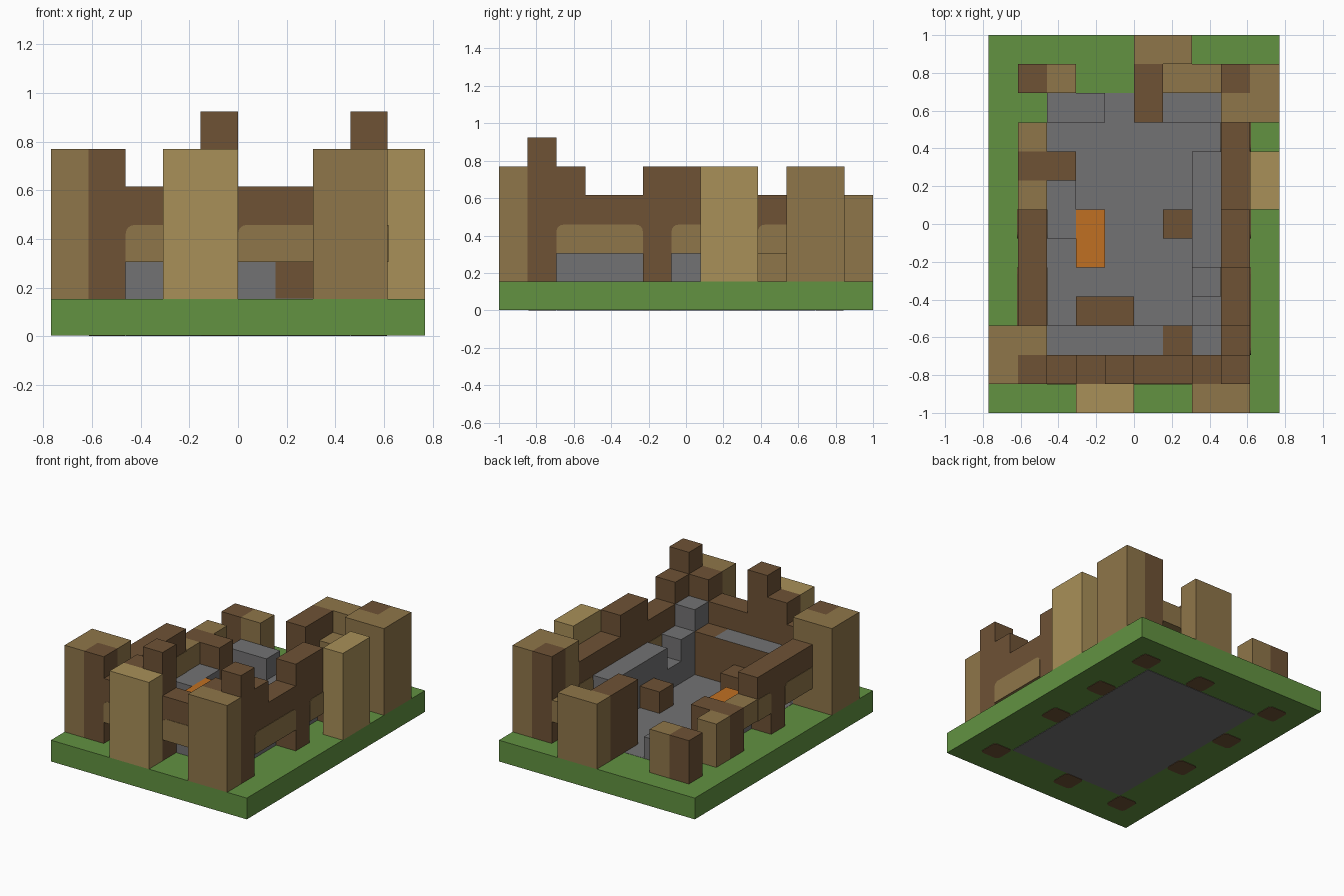
import bpy
import math

if "Cube" in bpy.data.objects:
    bpy.data.objects.remove(bpy.data.objects["Cube"], do_unlink=True)

U = 2 / 13      # one block
E = 0.003       # thin offset for inlaid parts


def material(name, rgb):
    m = bpy.data.materials.new(name)
    m.use_nodes = True
    col = (*rgb, 1)
    m.diffuse_color = col
    m.node_tree.nodes["Principled BSDF"].inputs["Base Color"].default_value = col
    return m


GRASS = material("grass green", (0.122, 0.287, 0.053))
WOOD = material("dark wood", (0.156, 0.084, 0.036))
TAN = material("tan stone", (0.275, 0.181, 0.067))
SAND = material("light sandstone", (0.397, 0.279, 0.098))
GREY = material("grey stone", (0.17, 0.168, 0.172))
ORANGE = material("orange cloth", (0.527, 0.162, 0.016))


def add_mesh(name, verts, faces, mat):
    me = bpy.data.meshes.new(name)
    me.from_pydata(verts, [], faces)
    me.materials.append(mat)
    ob = bpy.data.objects.new(name, me)
    bpy.context.collection.objects.link(ob)
    return ob


def solid(name, low, high, mat):
    """Box between two corners in model units."""
    v = [(x, y, z) for z in (low[2], high[2])
         for x, y in ((low[0], low[1]), (high[0], low[1]),
                      (high[0], high[1]), (low[0], high[1]))]
    f = [(3, 2, 1, 0), (4, 5, 6, 7)]
    f += [(i, (i + 1) % 4, (i + 1) % 4 + 4, i + 4) for i in range(4)]
    return add_mesh(name, v, f, mat)


def px(i):
    return (i - 5) * U


def py(j):
    return (j - 6.5) * U


def block(name, mat, i, j, top, ni=1, nj=1, bottom=1):
    """Box of whole blocks starting at column i, row j."""
    return solid(name, (px(i), py(j), bottom * U),
                 (px(i + ni), py(j + nj), top * U), mat)


def panel(name, along_x, i, j, n, round_start, round_end):
    """Tan lower part of a wall, with rounded top corners beside posts."""
    lo, hi, r = 0, n * U, 0.035
    bot, top = 2 * U - E, 3 * U - 0.004
    pts = [(lo, bot), (hi, bot)]
    for rounded, cx, a0 in ((round_end, hi - r, 0), (round_start, lo + r, 90)):
        if rounded:
            for s in range(5):
                a = math.radians(a0 + s * 22.5)
                pts.append((cx + r * math.cos(a), top - r + r * math.sin(a)))
        else:
            pts.append((hi if a0 == 0 else lo, top))
    k = len(pts)
    verts = []
    for d in (-E, U + E):
        for p, z in pts:
            verts.append((px(i) + p, py(j) + d, z) if along_x
                         else (px(i) + d, py(j) + p, z))
    faces = [tuple(range(k)), tuple(reversed(range(k, 2 * k)))]
    faces += [(a, a + k, (a + 1) % k + k, (a + 1) % k) for a in range(k)]
    if along_x:
        faces = [tuple(reversed(f)) for f in faces]
        faces = [tuple(reversed(f)) for f in faces]
    else:
        faces = [tuple(reversed(f)) for f in faces]
    return add_mesh(name, verts, faces, TAN)


# Ground slab and inlaid floor
solid("ground", (px(0), py(0), E), (px(10), py(13), U), GRASS)
solid("floor", (px(2), py(2), 0), (px(8), py(11), U + E / 2), GREY)

# Posts and their rounded feet under the slab: column, row, top
POSTS = [(1, 1, 5), (4, 1, 6), (8, 1, 6), (1, 5, 4), (8, 5, 5),
         (1, 8, 3), (8, 8, 4), (1, 11, 3), (5, 11, 4), (8, 11, 5)]
for i, j, top in POSTS:
    block("post", WOOD, i, j, top)
    foot = []
    h, r = U * 0.48, U * 0.16
    for q, (sx, sy) in enumerate(((1, 1), (-1, 1), (-1, -1), (1, -1))):
        for s in range(4):
            a = math.radians(q * 90 + s * 30)
            foot.append((px(i + .5) + sx * (h - r) + r * math.cos(a),
                         py(j + .5) + sy * (h - r) + r * math.sin(a)))
    n = len(foot)
    add_mesh("post_foot", [(x, y, z) for z in (0, E) for x, y in foot],
             [tuple(reversed(range(n))), tuple(range(n, 2 * n))] +
             [(a, (a + 1) % n, (a + 1) % n + n, a + n) for a in range(n)], WOOD)

# Raised wall spans of dark wood: column, row, columns, rows, top
SPANS = [(2, 1, 1, 1, 4), (3, 1, 1, 1, 5), (5, 1, 2, 1, 4), (7, 1, 1, 1, 5),
         (8, 2, 1, 1, 5), (8, 3, 1, 2, 4), (8, 6, 1, 1, 5), (8, 7, 1, 1, 4),
         (8, 9, 1, 1, 4), (1, 3, 1, 2, 4), (1, 6, 1, 1, 4)]
for i, j, ni, nj, top in SPANS:
    block("wall_span", WOOD, i, j, top, ni, nj, bottom=2)

# Tan lower panels of those spans
panel("front_panel", True, 2, 1, 2, True, True)
panel("front_panel", True, 5, 1, 3, True, True)
panel("side_panel", False, 8, 2, 3, True, True)
panel("side_panel", False, 8, 6, 2, True, True)
panel("side_panel", False, 8, 9, 1, True, False)
panel("side_panel", False, 1, 3, 2, False, True)
panel("side_panel", False, 1, 6, 1, True, False)

# Broken wall remains in tan
block("broken_side_wall", TAN, 1, 7, 3, bottom=2)
block("broken_side_stub", TAN, 1, 9, 3)
block("broken_back_stub", TAN, 2, 11, 3)
block("back_wall_span", TAN, 6, 11, 3, ni=2, bottom=2)

# Buttresses
block("front_middle_buttress", SAND, 3, 0, 5, ni=2)
block("front_left_buttress", TAN, 7, 0, 5, ni=2)
block("left_side_buttress", SAND, 9, 7, 5, nj=2)
block("back_buttress", TAN, 5, 12, 4, ni=2)
block("front_corner_buttress", TAN, 0, 1, 5, nj=2)
block("front_corner_infill", TAN, 1, 2, 5)
block("back_corner_buttress", TAN, 9, 10, 5, nj=2)
block("back_corner_infill", TAN, 8, 10, 5)

# Stone stairs and ledges inside
for j, nj, top in ((2, 1, 4), (3, 1, 3), (4, 1, 2), (5, 4, 3)):
    block("stone_step", GREY, 7, j, top, nj=nj)
block("side_ledge", GREY, 2, 6, 2, nj=2)
block("back_right_ledge", GREY, 2, 10, 2, ni=2)
block("back_left_ledge", GREY, 6, 10, 2, ni=2)
block("front_ledge", GREY, 2, 2, 3)
shelf = block("front_shelf", GREY, 3, 2, 3, ni=3)
shelf.data.materials.append(WOOD)
for p in shelf.data.polygons:
    p.material_index = 1 if p.normal.y > 0.5 else 0

# Wooden inner pieces and furniture
block("shelf_end", WOOD, 6, 2, 3)
block("inner_side_wall", WOOD, 2, 8, 3)
block("inner_back_wall", WOOD, 5, 10, 4)
block("bench", WOOD, 3, 3, 2, ni=2)
block("stool", WOOD, 6, 6, 2)
block("bed", ORANGE, 3, 5, 2, nj=2)
